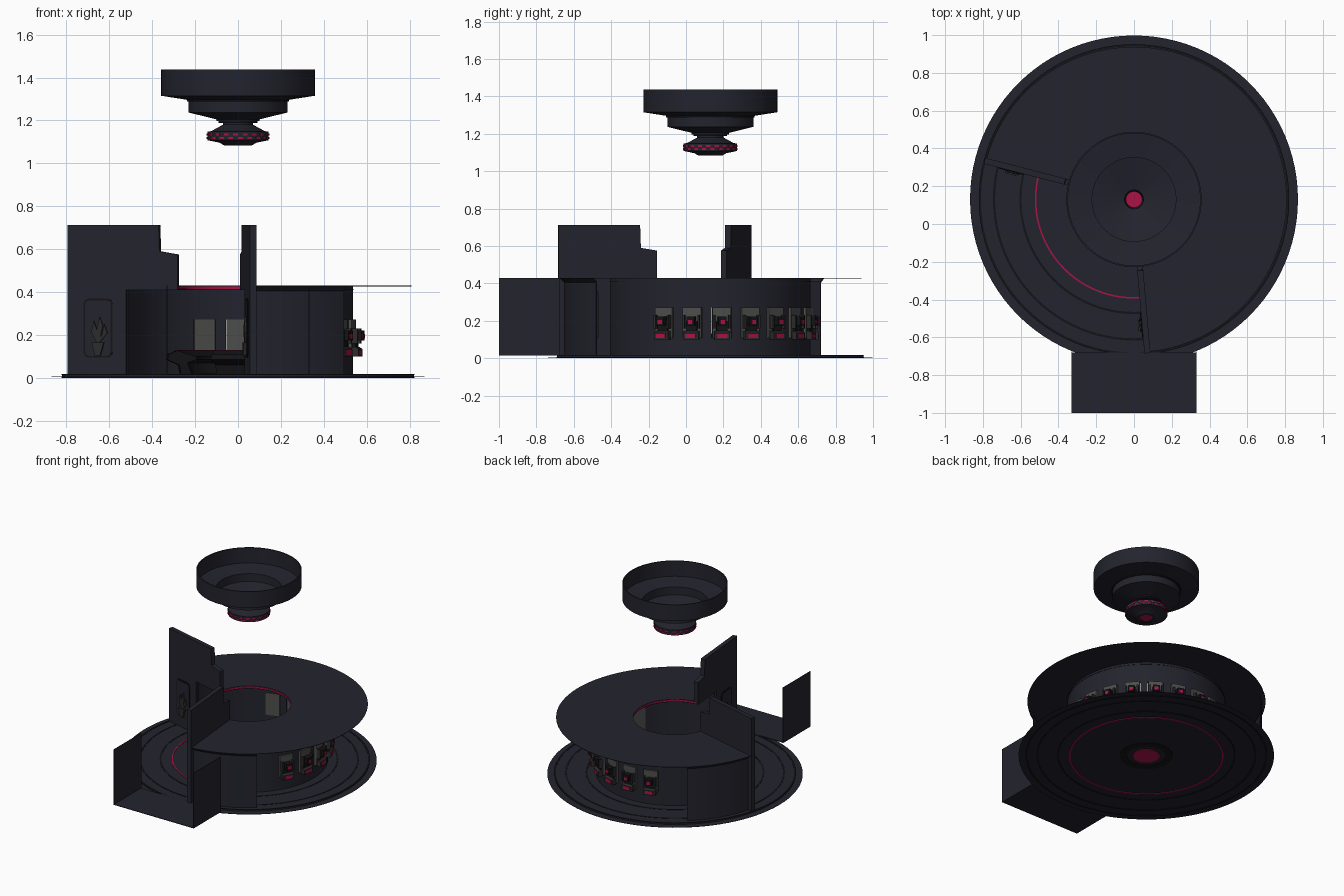
import bpy, bmesh, math
from mathutils import Vector

if "Cube" in bpy.data.objects:
    bpy.data.objects.remove(bpy.data.objects["Cube"])

CY = 0.13              # y of the round room's centre
A0, A1 = 275, 525.5    # roofed part of the circle, in degrees
MID = 40.3             # middle of the roofed part


def material(name, col):
    m = bpy.data.materials.new(name)
    m.diffuse_color = (*col, 1)
    m.use_nodes = True
    m.node_tree.nodes["Principled BSDF"].inputs["Base Color"].default_value = m.diffuse_color
    return m


NAVY = material("dark_navy", (0.017, 0.017, 0.027))
BLACK = material("near_black", (0.007, 0.007, 0.009))
GREY = material("screen_grey", (0.075, 0.075, 0.073))
DARK = material("charcoal", (0.025, 0.025, 0.026))
PINK = material("crimson", (0.42, 0.006, 0.06))


def finish(name, bm, mat, smooth=False):
    bmesh.ops.remove_doubles(bm, verts=bm.verts, dist=1e-5)
    bmesh.ops.recalc_face_normals(bm, faces=bm.faces)
    me = bpy.data.meshes.new(name)
    bm.to_mesh(me)
    bm.free()
    ob = bpy.data.objects.new(name, me)
    bpy.context.collection.objects.link(ob)
    me.materials.append(mat)
    if smooth:
        bpy.context.view_layer.objects.active = ob
        ob.select_set(True)
        bpy.ops.object.shade_smooth_by_angle(angle=math.radians(25))
        ob.select_set(False)
    return ob


def sweep(name, prof, mat, a0=0, a1=360):
    """Turn a closed (radius, height) outline about the room's axis."""
    full = a1 - a0 >= 360
    n = max(2, round((a1 - a0) / 3.75))
    bm = bmesh.new()
    rings = []
    for i in range(n if full else n + 1):
        a = math.radians(a0 + (a1 - a0) * i / n)
        c, s = math.cos(a), math.sin(a)
        rings.append([bm.verts.new((r * c, CY + r * s, z)) for r, z in prof])
    k = len(prof)
    for i in range(n):
        p, q = rings[i], rings[(i + 1) % len(rings)]
        for j in range(k):
            bm.faces.new((p[j], p[(j + 1) % k], q[(j + 1) % k], q[j]))
    if not full:
        bm.faces.new(rings[0])
        bm.faces.new(rings[-1])
    return finish(name, bm, mat, True)


def rect(r0, r1, z0, z1):
    return [(r0, z0), (r1, z0), (r1, z1), (r0, z1)]


def ring(name, r0, r1, z0, z1, mat, a0=0, a1=360):
    return sweep(name, rect(r0, r1, z0, z1), mat, a0, a1)


def prism(name, prof, angle, t0, t1, mat):
    """Extrude a (radius, height) outline sideways, standing along a radius."""
    a = math.radians(angle)
    u, v = Vector((math.cos(a), math.sin(a), 0)), Vector((-math.sin(a), math.cos(a), 0))
    bm = bmesh.new()
    ends = [[bm.verts.new(Vector((0, CY, z)) + u * r + v * t) for r, z in prof]
            for t in (t0, t1)]
    bm.faces.new(ends[0])
    bm.faces.new(ends[1])
    k = len(prof)
    for j in range(k):
        bm.faces.new((ends[0][j], ends[0][(j + 1) % k], ends[1][(j + 1) % k], ends[1][j]))
    return finish(name, bm, mat)


def box(name, x0, x1, y0, y1, z0, z1, mat):
    return prism(name, rect(x0, x1, z0, z1), 0, y0 - CY, y1 - CY, mat)


def rounded(r0, r1, z0, z1, rad):
    pts = []
    for q, (r, z) in enumerate([(r1 - rad, z1 - rad), (r0 + rad, z1 - rad),
                                (r0 + rad, z0 + rad), (r1 - rad, z0 + rad)]):
        for i in range(5):
            a = math.radians(90 * q + 22.5 * i)
            pts.append((r + rad * math.cos(a), z + rad * math.sin(a)))
    return pts


# Round floor with thin outer skirt, grooves and glowing strips
ring("floor_slab", 0, 0.82, 0.004, 0.016, NAVY)
ring("floor_skirt", 0.81, 0.868, 0.004, 0.006, NAVY)
for i, r in enumerate((0.595, 0.735, 0.81)):
    ring(f"floor_groove_{i}", r, r + 0.012, 0.015, 0.018, BLACK)
    ring(f"underside_groove_{i}", r, r + 0.012, 0.001, 0.005, BLACK)
ring("floor_glow_strip", 0.517, 0.525, 0.015, 0.019, PINK)
ring("underside_glow_strip", 0.515, 0.525, 0.0, 0.005, PINK)
ring("floor_centre_light", 0, 0.09, 0.015, 0.021, PINK)
ring("underside_centre_light", 0, 0.09, 0.0, 0.005, PINK)
ring("floor_centre_rim", 0.13, 0.18, 0.015, 0.02, BLACK)
ring("underside_centre_rim", 0.13, 0.18, 0.001, 0.005, BLACK)

# Entrance corridor: floor and two side walls
box("corridor_floor", -0.33, 0.33, -1.0, -0.68, 0.015, 0.019, NAVY)
for s in (-1, 1):
    box("corridor_wall", s * 0.33 - 0.002, s * 0.33 + 0.002, -1.0, -0.675, 0.015, 0.43, NAVY)

# Roof, ceiling and inner rim with glow strip
ring("roof", 0.285, 0.808, 0.427, 0.43, NAVY, A0, A1)
ring("ceiling", 0.285, 0.54, 0.41, 0.413, NAVY, A0, A1)
ring("roof_inner_rim", 0.287, 0.292, 0.411, 0.429, NAVY, A0, A1)
ring("roof_glow_strip", 0.283, 0.287, 0.415, 0.426, PINK, A0, A1)

# Outer wall pieces with a flared top, beside the opening
flare = [(0.78, 0.014), (0.785, 0.014), (0.785, 0.405), (0.81, 0.43), (0.80, 0.43), (0.78, 0.41)]
sweep("outer_wall_right", flare, NAVY, A0, 309)
sweep("outer_wall_left", flare, NAVY, 131, A1 - 360)

# Radial walls framing the opening, each with rounded niches
wall = [(0.535, 0.014), (0.817, 0.014), (0.817, 0.712), (0.378, 0.712), (0.374, 0.59),
        (0.287, 0.575), (0.287, 0.41), (0.535, 0.41)]
for name, ang, s in (("right", A0, -1), ("left", A1 - 360, 1)):
    prism(f"radial_wall_{name}", wall, ang, -0.016, 0.016, NAVY)
    for side in (-1, 1):
        t = 0.016 * side
        prism(f"niche_frame_{name}", rounded(0.6, 0.738, 0.095, 0.37, 0.025), ang,
              t, t + 0.003 * side, BLACK)
        prism(f"niche_back_{name}", rounded(0.608, 0.73, 0.103, 0.362, 0.02), ang,
              t, t + 0.005 * side, NAVY)
    # Ornament on the side facing the opening: pot with leaves
    t = 0.021 * s
    prism("niche_pot", [(0.655, 0.105), (0.68, 0.105), (0.697, 0.165), (0.638, 0.165)],
          ang, t, t + 0.015 * s, DARK)
    for dr, h in ((-0.03, 0.25), (-0.008, 0.285), (0.02, 0.265)):
        prism("niche_leaf", [(0.66, 0.165), (0.674, 0.165), (0.679 + dr, h - 0.05),
                             (0.667 + dr, h), (0.652 + dr, h - 0.04)],
              ang, t, t + 0.008 * s, DARK)

# Inner round wall, split into piers around nine windows
stations = [MID - 0.3 + 16.8 * (i - 4) for i in range(9)]
half = 5.75
ring("inner_wall_base", 0.53, 0.537, 0.014, 0.108, NAVY, A0 - 360, A1 - 360)
ring("inner_wall_top", 0.53, 0.537, 0.272, 0.427, NAVY, A0 - 360, A1 - 360)
edges = [A0 - 360] + [a + d for a in stations for d in (-half, half)] + [A1 - 360]
for i in range(0, len(edges), 2):
    ring("inner_wall_pier", 0.53, 0.537, 0.108, 0.272, NAVY, edges[i], edges[i + 1])

# Screen and seat at every window
for a in stations:
    prism("screen", rect(0.525, 0.548, 0.108, 0.272), a, -0.05, 0.05, GREY)
    prism("seat_base", [(0.548, 0.1), (0.578, 0.1), (0.578, 0.135), (0.565, 0.145), (0.548, 0.145)],
          a, -0.042, 0.042, DARK)
    prism("seat_cushion", rect(0.575, 0.581, 0.107, 0.13), a, -0.027, 0.027, PINK)
    prism("seat_post", rect(0.548, 0.562, 0.14, 0.2), a, -0.03, 0.03, BLACK)
    prism("seat_back", rect(0.548, 0.59, 0.175, 0.222), a, -0.022, 0.022, BLACK)
    prism("seat_light", rect(0.588, 0.593, 0.183, 0.205), a, -0.013, 0.013, PINK)
    for s in (-1, 1):
        prism("seat_arm", rect(0.548, 0.575, 0.16, 0.23), a, s * 0.04 - 0.005, s * 0.04 + 0.005, DARK)

# Curved desk around the middle, open towards the entrance
desk = [(0.22, 0.014), (0.27, 0.014), (0.28, 0.06), (0.335, 0.085), (0.33, 0.11),
        (0.29, 0.128), (0.2, 0.1), (0.2, 0.085), (0.24, 0.07)]
sweep("curved_desk", desk, BLACK, 248, 552)
sweep("desk_glow_strip", [(0.285, 0.127), (0.295, 0.127), (0.295, 0.131), (0.285, 0.131)],
      PINK, 250, 550)

# Hanging lamp: open stepped bowl above the room
bowl = [(0.358, 1.437), (0.358, 1.315), (0.23, 1.295), (0.23, 1.237), (0.1, 1.205), (0.1, 1.197),
        (0.07, 1.197), (0.07, 1.18), (0.125, 1.15), (0.143, 1.148), (0.143, 1.108), (0.085, 1.096),
        (0.065, 1.084), (0.042, 1.084), (0.05, 1.2), (0.095, 1.212), (0.222, 1.243),
        (0.222, 1.302), (0.35, 1.322), (0.35, 1.437)]
sweep("hanging_lamp_bowl", bowl, NAVY)
ring("lamp_step_trim", 0.225, 0.237, 1.288, 1.299, BLACK)
ring("lamp_neck_trim", 0.065, 0.09, 1.188, 1.198, BLACK)
ring("lamp_bottom_light", 0, 0.044, 1.085, 1.09, PINK)
for row in range(2):
    for i in range(20):
        a = i * 18 + row * 9
        z = 1.114 + row * 0.016
        ring("lamp_light_dash", 0.142, 0.146, z, z + 0.009, PINK, a, a + 9)
